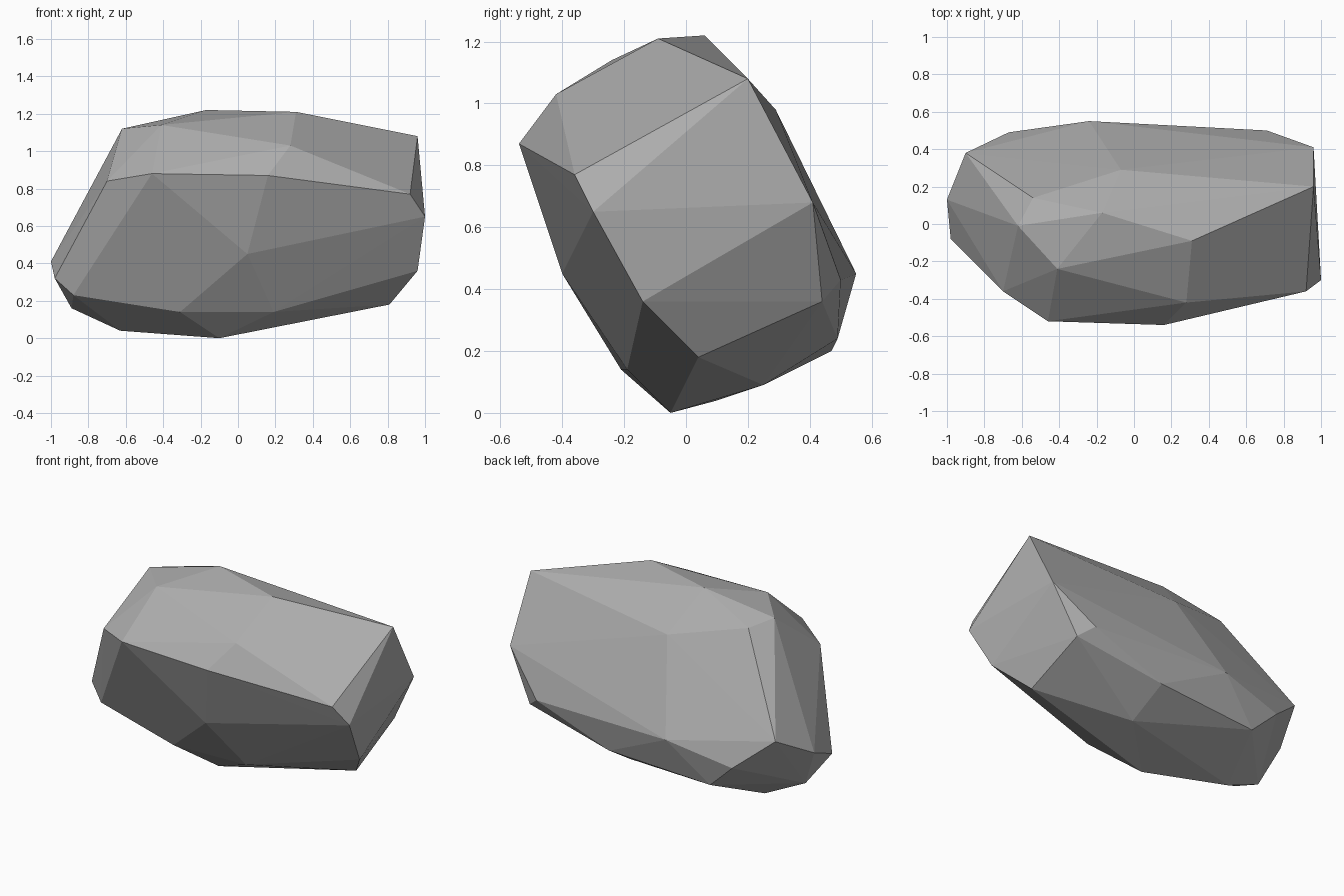
import bpy
import bmesh
from mathutils import Vector

# Remove only the default object
default_object = bpy.data.objects.get("Cube")
if default_object is not None:
    bpy.data.objects.remove(default_object, do_unlink=True)

# Corner points of the boulder in hundredths of a unit, grouped by region
CORNERS = {
    "crown": [(31, -9, 121), (-17, 6, 122), (-41, -24, 114), (-62, -1, 112),
              (-54, 14, 109), (28, -42, 103), (96, 20, 108), (-7, 29, 98)],
    "front_bulge": [(16, -54, 87), (-46, -52, 88), (-70, -36, 84),
                    (92, -36, 77), (5, -40, 45)],
    "left_end": [(100, -30, 65), (96, 41, 68), (96, -14, 36),
                 (81, 4, 18), (80, 44, 36)],
    "right_end": [(-98, -8, 32), (-100, 13, 41), (-90, 38, 55),
                  (-88, -13, 23), (-89, 6, 16)],
    "back_bulge": [(71, 50, 43), (-24, 55, 45), (-67, 49, 36),
                   (20, 49, 24), (-50, 47, 20)],
    "underside": [(-10, -5, 0), (-63, 10, 4), (-31, -21, 14),
                  (19, -19, 14), (22, 25, 9)],
}


def make_material(name, colour):
    """Create one flat, matte colour."""
    material = bpy.data.materials.new(name)
    material.use_nodes = True
    material.diffuse_color = colour
    shader = next(node for node in material.node_tree.nodes
                  if node.type == "BSDF_PRINCIPLED")
    shader.inputs["Base Color"].default_value = colour
    shader.inputs["Roughness"].default_value = 0.9
    return material


def make_hull(name, regions, material):
    """Wrap the corner points in a faceted convex shell."""
    bm = bmesh.new()
    for corners in regions.values():
        for corner in corners:
            bm.verts.new(Vector(corner) / 100)
    result = bmesh.ops.convex_hull(bm, input=list(bm.verts))

    # Drop any point that falls inside the shell
    loose = [vert for vert in bm.verts if not vert.link_faces]
    bmesh.ops.delete(bm, geom=loose, context="VERTS")
    bmesh.ops.recalc_face_normals(bm, faces=list(bm.faces))
    for face in bm.faces:
        face.smooth = False

    mesh = bpy.data.meshes.new(name)
    bm.to_mesh(mesh)
    bm.free()
    mesh.materials.append(material)
    shell = bpy.data.objects.new(name, mesh)
    bpy.context.collection.objects.link(shell)
    return shell


# Faceted grey boulder
stone_grey = make_material("stone_grey", (0.42, 0.42, 0.42, 1.0))
boulder = make_hull("boulder", CORNERS, stone_grey)
